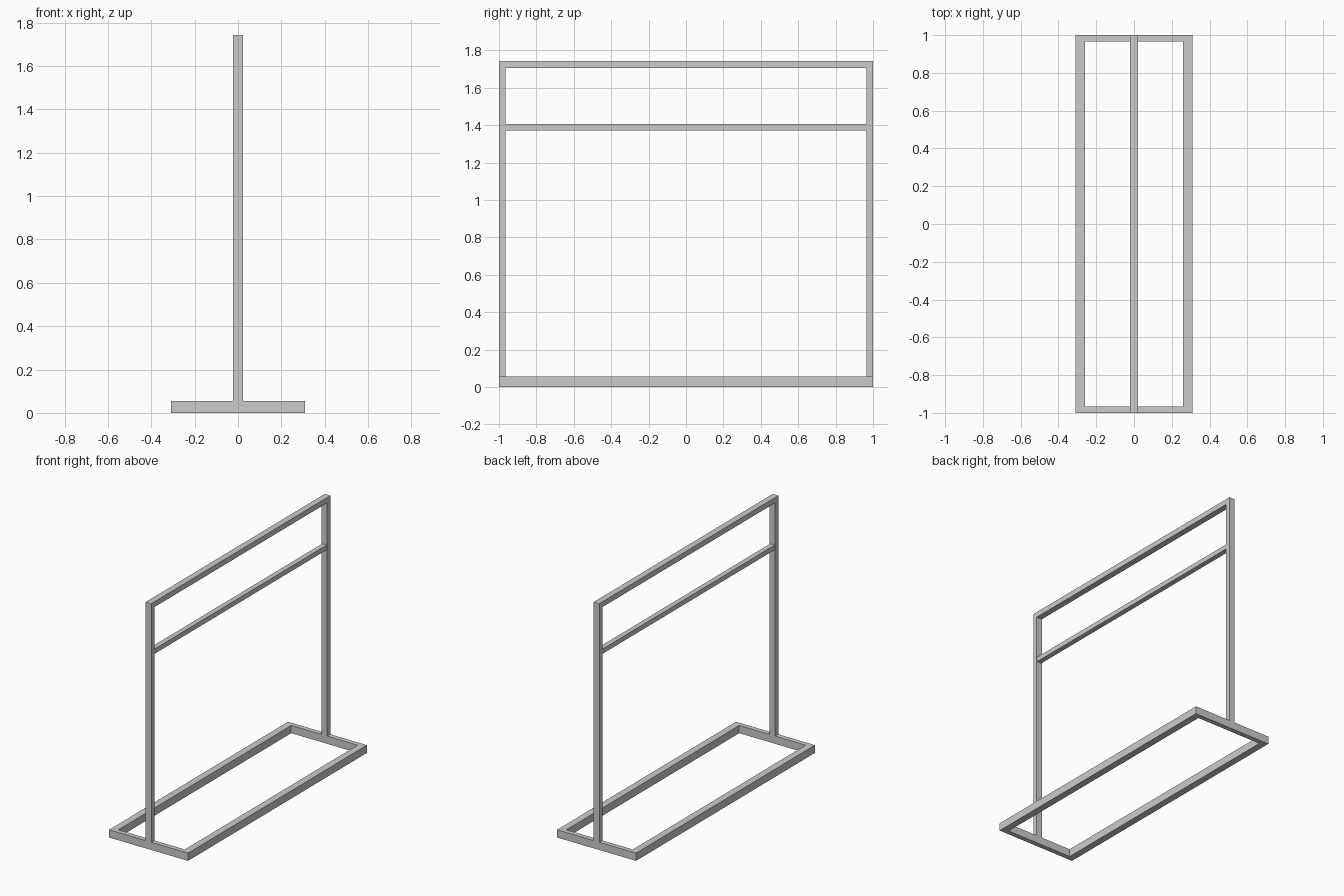
import bpy
import bmesh
from mathutils import Vector

if "Cube" in bpy.data.objects:
    bpy.data.objects.remove(bpy.data.objects["Cube"])


def mitred_frame(name, outer, inner, depth, closed):
    """Solid frame between two matching outlines, pushed along the depth vector."""
    bm = bmesh.new()
    o = [bm.verts.new(p) for p in outer]
    i = [bm.verts.new(p) for p in inner]
    n = len(o)
    faces = []
    for k in range(n if closed else n - 1):
        j = (k + 1) % n
        faces.append(bm.faces.new((o[k], o[j], i[j], i[k])))
    ext = bmesh.ops.extrude_face_region(bm, geom=faces, use_keep_orig=True)
    moved = [g for g in ext["geom"] if isinstance(g, bmesh.types.BMVert)]
    bmesh.ops.translate(bm, verts=moved, vec=Vector(depth))
    bmesh.ops.recalc_face_normals(bm, faces=bm.faces)
    mesh = bpy.data.meshes.new(name)
    bm.to_mesh(mesh)
    bm.free()
    obj = bpy.data.objects.new(name, mesh)
    bpy.context.collection.objects.link(obj)
    return obj


def rect(x, y):
    return [(-x, -y, 0), (x, -y, 0), (x, y, 0), (-x, y, 0)]


BASE_H = 0.055
TOP = 1.743
HALF = 0.022      # half width of the upright tubing
INNER_Y = 0.966   # inside faces of the posts

# Rectangular floor frame
mitred_frame("base_frame", rect(0.309, 1.0), rect(0.26, INNER_Y),
             (0, 0, BASE_H), True)

# Two posts joined by the top rail
outer = [(-HALF, y, z) for y, z in
         ((-1, BASE_H), (-1, TOP), (1, TOP), (1, BASE_H))]
inner = [(-HALF, y, z) for y, z in
         ((-INNER_Y, BASE_H), (-INNER_Y, TOP - 0.038),
          (INNER_Y, TOP - 0.038), (INNER_Y, BASE_H))]
mitred_frame("upright_frame", outer, inner, (2 * HALF, 0, 0), False)

# Hanging rail between the posts
bpy.ops.mesh.primitive_cube_add(size=1, location=(0, 0, 1.388))
rail = bpy.context.object
rail.name = "hanging_rail"
rail.scale = (0.036, 2 * INNER_Y, 0.034)
bpy.ops.object.transform_apply(location=False, rotation=False, scale=True)
